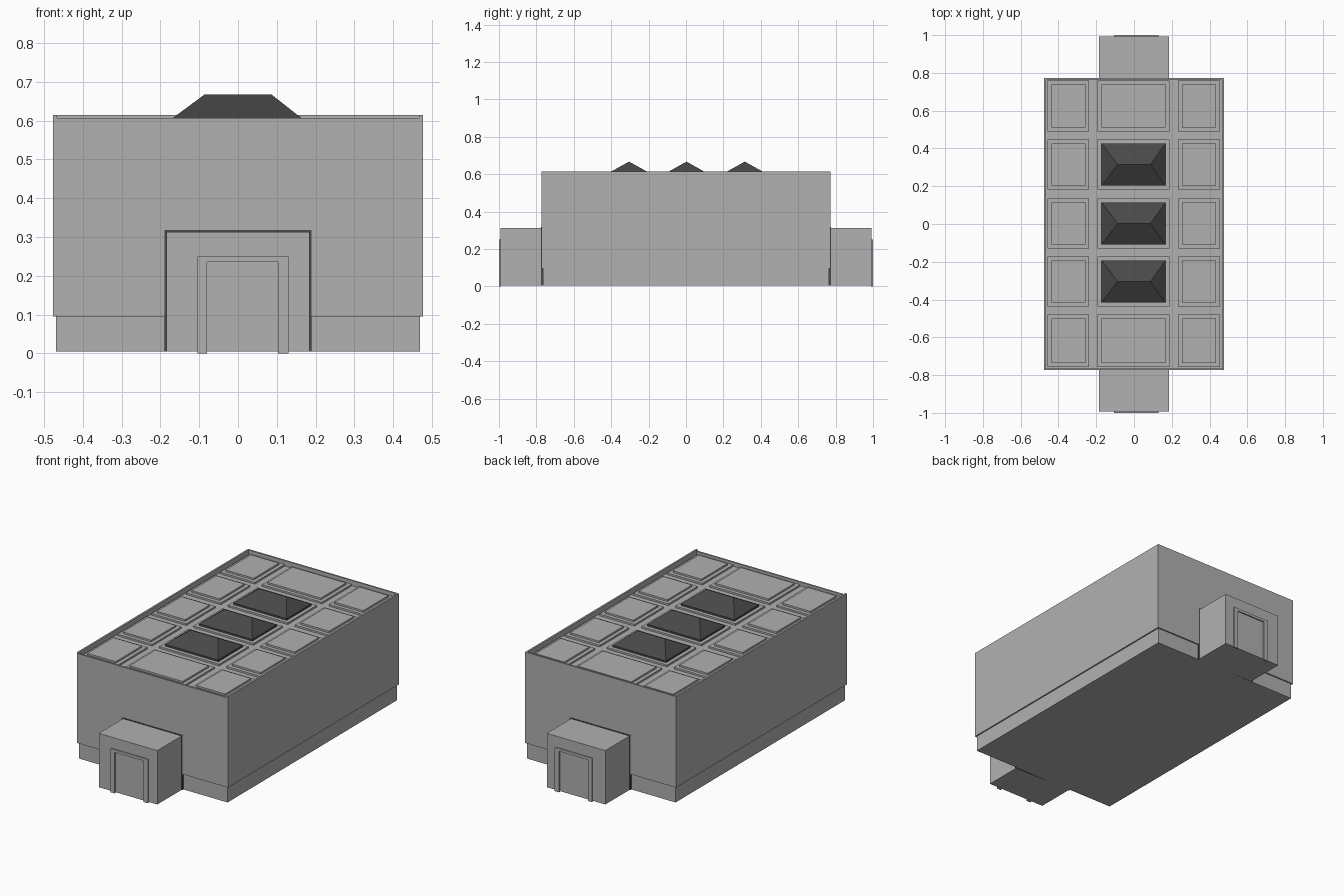
import bpy
import bmesh

cube = bpy.data.objects.get("Cube")
if cube:
    bpy.data.objects.remove(cube, do_unlink=True)


def material(name, value):
    mat = bpy.data.materials.new(name)
    color = (value, value, value, 1)
    mat.use_nodes = True
    mat.diffuse_color = color
    mat.node_tree.nodes["Principled BSDF"].inputs["Base Color"].default_value = color
    return mat


GREY = material("concrete_grey", 0.44)
DARK = material("dark_glass", 0.065)


def finish(name, bm, mat):
    bmesh.ops.recalc_face_normals(bm, faces=bm.faces)
    mesh = bpy.data.meshes.new(name)
    bm.to_mesh(mesh)
    bm.free()
    mesh.materials.append(mat)
    obj = bpy.data.objects.new(name, mesh)
    bpy.context.collection.objects.link(obj)
    return obj


def add_box(bm, x, y, z):
    """Box from (low, high) ranges; returns its vertices."""
    verts = bmesh.ops.create_cube(bm, size=1)["verts"]
    for v in verts:
        for i, (lo, hi) in enumerate((x, y, z)):
            v.co[i] = hi if v.co[i] > 0 else lo
    return verts


def box(name, x, y, z, mat=GREY):
    bm = bmesh.new()
    add_box(bm, x, y, z)
    return finish(name, bm, mat)


HX, HY, TOP, ROOF = 0.477, 0.772, 0.615, 0.585
FLOOR = 0.005

# Recessed plinth and main walls
box("plinth", (-0.469, 0.469), (-0.764, 0.764), (FLOOR, 0.1))
box("main_walls", (-HX, HX), (-HY, HY), (0.095, ROOF))

# Thin parapet around the sunken roof
RIM = 0.01
for side, s in (("left", 1), ("right", -1)):
    box(side + "_parapet", sorted((s * HX, s * (HX - RIM))), (-HY, HY), (ROOF, TOP))
box("front_parapet", (-HX + RIM, HX - RIM), (-HY, -HY + RIM), (ROOF, 0.607))
box("back_parapet", (-HX + RIM, HX - RIM), (HY - RIM, HY), (ROOF, TOP))

# Stepped roof panels, with hipped skylights on the middle three
COLUMNS = {"right": (-0.457, -0.237), "middle": (-0.192, 0.187), "left": (0.232, 0.455)}
ROWS = [(-0.757, -0.48), (-0.437, -0.172), (-0.129, 0.134), (0.182, 0.447), (0.49, 0.76)]
INSET = 0.021
for column, (x0, x1) in COLUMNS.items():
    for row, (y0, y1) in enumerate(ROWS):
        name = f"{column}_roof_panel_{row + 1}"
        bm = bmesh.new()
        add_box(bm, (x0, x1), (y0, y1), (ROOF, 0.595))
        inner = (x0 + INSET, x1 - INSET), (y0 + INSET, y1 - INSET)
        skylight = column == "middle" and 0 < row < 4
        if not skylight:
            add_box(bm, *inner, (0.595, 0.605))
        finish(name, bm, GREY)
        if skylight:
            bm = bmesh.new()
            verts = add_box(bm, *inner, (0.595, 0.605))
            top = max(bm.faces, key=lambda f: f.calc_center_median().z)
            ring = bmesh.ops.extrude_face_region(bm, geom=[top])["geom"]
            bmesh.ops.delete(bm, geom=[top], context="FACES_ONLY")
            for v in ring:
                if isinstance(v, bmesh.types.BMVert):
                    v.co.x = 0.087 if v.co.x > 0 else -0.087
                    v.co.y = (y0 + y1) / 2
                    v.co.z = 0.667
            bmesh.ops.remove_doubles(bm, verts=bm.verts, dist=0.001)
            finish(f"skylight_{row}", bm, DARK)

# Entrance porches at both ends, each with a shadow gap and a raised door frame
for end, s in (("front", -1), ("back", 1)):
    def span(a, b):
        return sorted((s * a, s * b))

    box(end + "_porch", (-0.185, 0.185), span(0.76, 0.993), (FLOOR, 0.313))
    box(end + "_porch_shadow_gap", (-0.19, 0.19), span(0.764, HY + 0.002),
        (FLOOR, 0.318), DARK)
    bm = bmesh.new()
    depth = span(0.99, 1.0)
    left = span(0.103, 0.13)
    right = span(-0.105, -0.08)
    if s < 0:
        left, right = (0.103, 0.13), (-0.105, -0.08)
    add_box(bm, left, depth, (0, 0.235))
    add_box(bm, right, depth, (0, 0.235))
    add_box(bm, (min(left[0], right[0]), max(left[1], right[1])), depth, (0.235, 0.25))
    finish(end + "_door_frame", bm, GREY)
